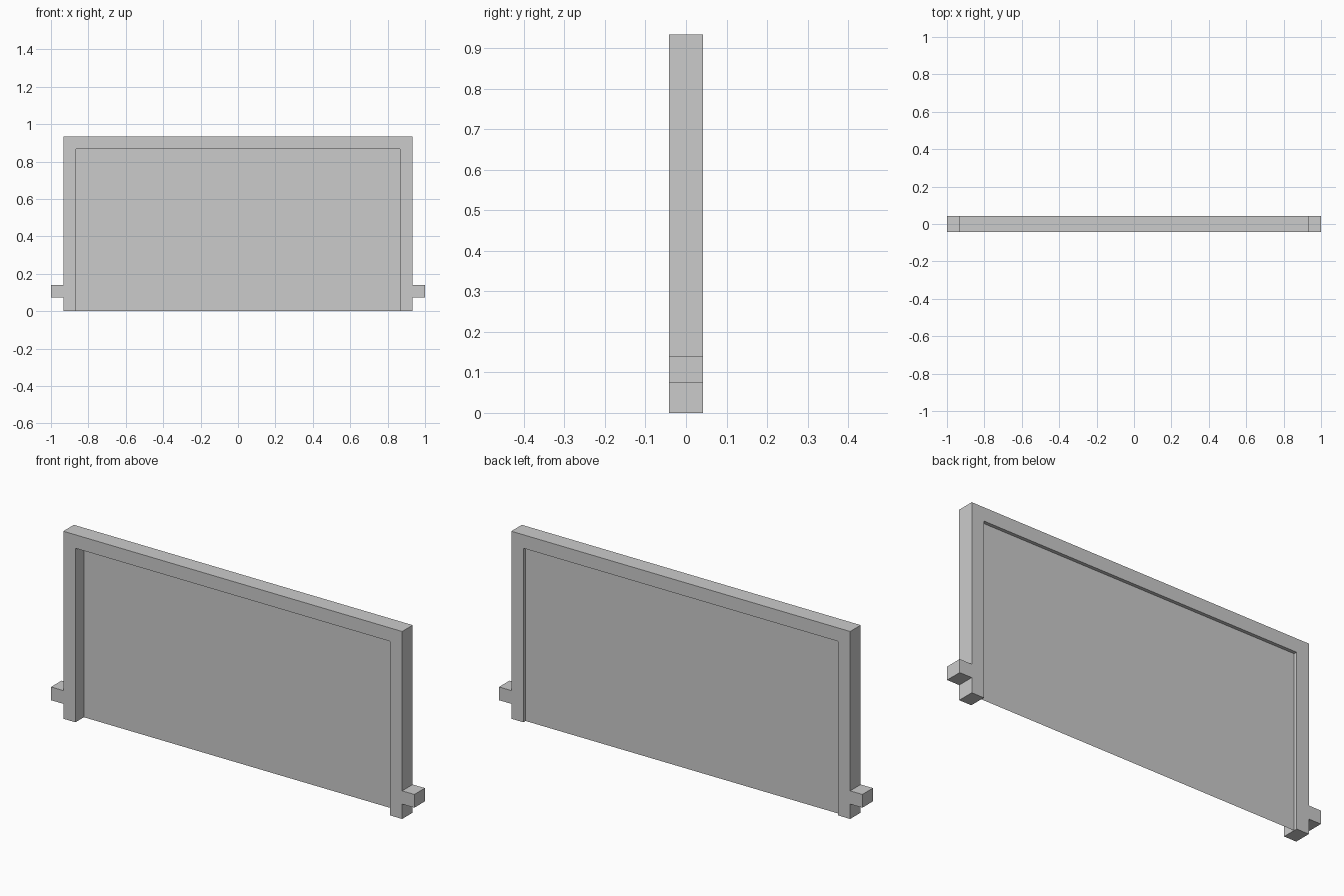
import bpy
import bmesh

if "Cube" in bpy.data.objects:
    bpy.data.objects.remove(bpy.data.objects["Cube"])

D = 0.0415              # half depth of the frame
OUT, INN, TIP = 0.933, 0.866, 1.0
PEG_LOW, PEG_HIGH = 0.074, 0.14
PANEL_Y = 0.0245


def make_face(bm, pts, y):
    return bm.faces.new([bm.verts.new((x, y, z)) for x, z in pts])


def finish(bm, name):
    mesh = bpy.data.meshes.new(name)
    bm.to_mesh(mesh)
    bm.free()
    obj = bpy.data.objects.new(name, mesh)
    bpy.context.collection.objects.link(obj)
    return obj


# Frame with side pegs: one half outline, mirrored and extruded
half = [(INN, INN), (INN, 0), (OUT, 0), (OUT, PEG_LOW), (TIP, PEG_LOW),
        (TIP, PEG_HIGH), (OUT, PEG_HIGH), (OUT, OUT)]
outline = half + [(-x, z) for x, z in reversed(half)]
bm = bmesh.new()
face = make_face(bm, outline, -D)
ext = bmesh.ops.extrude_face_region(bm, geom=[face], use_keep_orig=True)
verts = [v for v in ext["geom"] if isinstance(v, bmesh.types.BMVert)]
bmesh.ops.translate(bm, verts=verts, vec=(0, 2 * D, 0))
bmesh.ops.recalc_face_normals(bm, faces=bm.faces)
finish(bm, "frame")

# Thin sheet set toward the back of the frame
bm = bmesh.new()
make_face(bm, [(-INN, 0), (INN, 0), (INN, INN), (-INN, INN)], PANEL_Y)
finish(bm, "panel")
